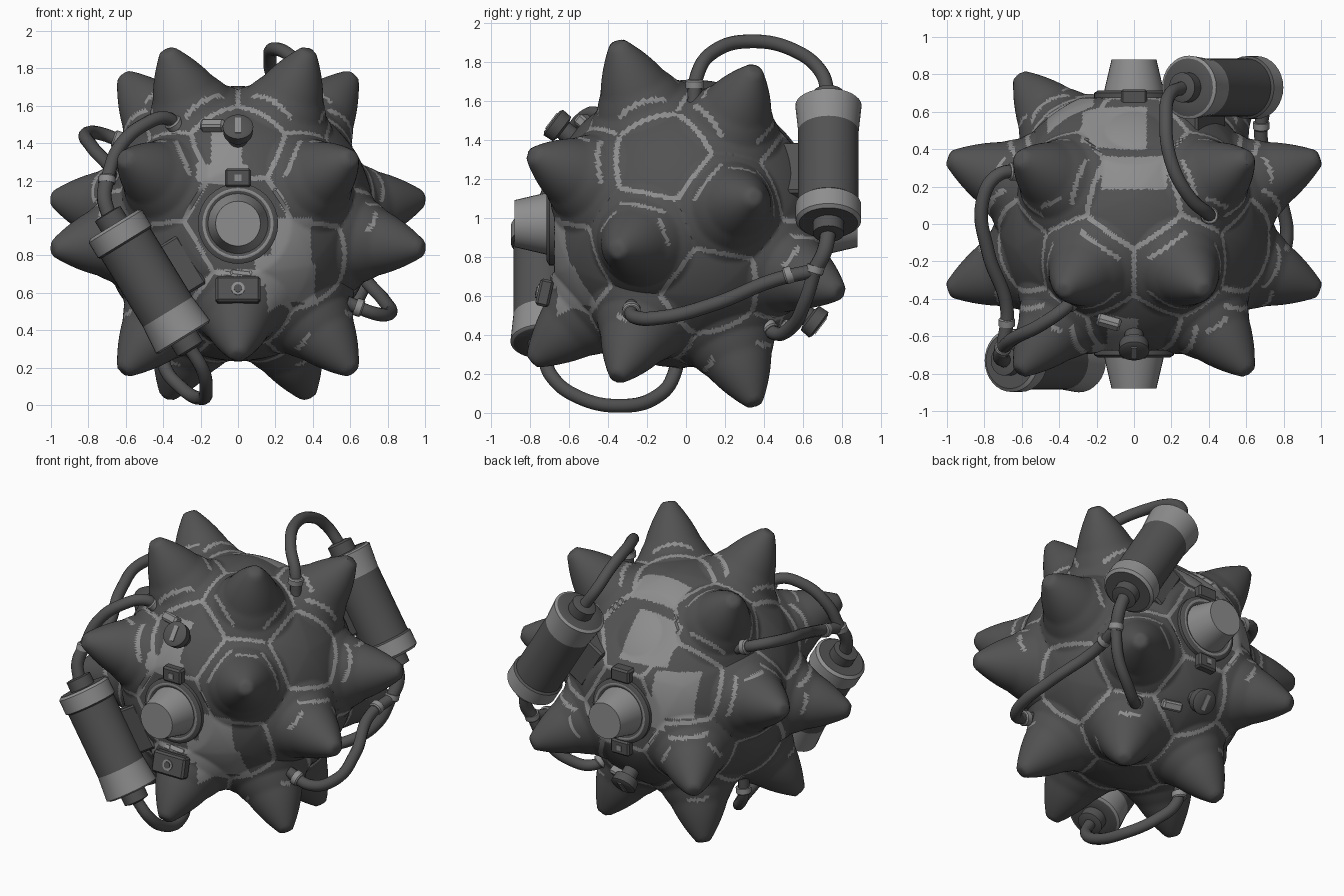
import bpy, bmesh, math
from mathutils import Vector, Matrix

if "Cube" in bpy.data.objects:
    bpy.data.objects.remove(bpy.data.objects["Cube"])

CENTRE = Vector((0, 0, 0.97))


def material(name, v):
    m = bpy.data.materials.new(name)
    m.use_nodes = True
    m.diffuse_color = (v, v, v, 1)
    m.node_tree.nodes["Principled BSDF"].inputs["Base Color"].default_value = (v, v, v, 1)
    return m


MATS = [material("dark grey", 0.085), material("light grey", 0.27)]
DARK, LIGHT = 0, 1
paired = []


def finish(bm, name, pair=True):
    bmesh.ops.recalc_face_normals(bm, faces=bm.faces)
    me = bpy.data.meshes.new(name)
    bm.to_mesh(me)
    bm.free()
    for m in MATS:
        me.materials.append(m)
    ob = bpy.data.objects.new(name, me)
    ob.location = CENTRE
    bpy.context.collection.objects.link(ob)
    if pair:
        paired.append(ob)


def frame(loc, axis):
    return Matrix.Translation(loc) @ Vector(axis).to_track_quat("Z", "Y").to_matrix().to_4x4()


def lathe(name, profile, loc, axis, sides=32, pair=True):
    """Spin (radius, height, colour) rows; colour belongs to the band above the row."""
    bm = bmesh.new()
    rings = []
    for r, h, c in profile:
        rings.append([bm.verts.new((r * math.cos(a), r * math.sin(a), h))
                      for a in (math.tau * i / sides for i in range(sides))])
    for k in range(len(rings) - 1):
        for i in range(sides):
            j = (i + 1) % sides
            f = bm.faces.new((rings[k][i], rings[k][j], rings[k + 1][j], rings[k + 1][i]))
            f.material_index = profile[k][2]
    bm.faces.new(rings[0][::-1]).material_index = profile[0][2]
    bm.faces.new(rings[-1]).material_index = profile[-1][2]
    bm.transform(frame(loc, axis))
    finish(bm, name, pair)


def box(name, size, loc, axis, colour=DARK, bevel=0.012, pair=True):
    bm = bmesh.new()
    bmesh.ops.create_cube(bm, size=1)
    bmesh.ops.scale(bm, vec=size, verts=bm.verts)
    if bevel:
        bmesh.ops.bevel(bm, geom=bm.edges[:], offset=bevel, segments=1, affect="EDGES")
    for f in bm.faces:
        f.material_index = colour
    bm.transform(frame(loc, axis))
    finish(bm, name, pair)


def tube(name, points, radius=0.036):
    """Smooth hose, plus its twin through the centre."""
    for sign, side in ((1, "front"), (-1, "back")):
        cu = bpy.data.curves.new(f"{side}_{name}", "CURVE")
        cu.dimensions = "3D"
        cu.bevel_depth, cu.bevel_resolution, cu.resolution_u = radius, 4, 10
        cu.use_fill_caps = True
        sp = cu.splines.new("BEZIER")
        sp.bezier_points.add(len(points) - 1)
        for bp, p in zip(sp.bezier_points, points):
            bp.co = Vector(p) * sign
            bp.handle_left_type = bp.handle_right_type = "AUTO"
        cu.materials.append(MATS[DARK])
        ob = bpy.data.objects.new(cu.name, cu)
        ob.location = CENTRE
        bpy.context.collection.objects.link(ob)


# Spike and panel directions: dodecahedron and icosahedron turned so a corner faces front
PHI = (1 + 5 ** 0.5) / 2
turn = Matrix.Rotation(math.atan(1 / PHI ** 2), 3, "X")
signs = [(a, b) for a in (-1, 1) for b in (-1, 1)]
hexes = [Vector((a, b, c)) for a, b in signs for c in (-1, 1)]
pents = []
for a, b in signs:
    hexes += [Vector((a * PHI, b / PHI, 0)), Vector((b / PHI, 0, a * PHI)), Vector((0, a * PHI, b / PHI))]
    pents += [Vector((a * PHI, 0, b)), Vector((b, a * PHI, 0)), Vector((0, b, a * PHI))]
hexes = [(turn @ v).normalized() for v in hexes]
pents = [(turn @ v).normalized() for v in pents]
# No spike under the two nozzles or on the upper back
bare = [Vector((0, -1, 0)), Vector((0, 1, 0)), Vector((0, 0.745, 0.667))]
spikes = [h for h in hexes if all(h.dot(b) < 0.98 for b in bare)]

BODY = 0.742
SPIKE = [(0, 1.064), (0.04, 1.06), (0.21, 0.838), (0.3, 0.765), (0.4, 0.732), (0.65, BODY)]
FLAT = [(0, 0.69), (0.22, 0.69), (0.4, 0.732), (0.65, BODY)]


def sample(profile, t):
    for (t0, r0), (t1, r1) in zip(profile, profile[1:]):
        if t < t1:
            return r0 + (r1 - r0) * (t - t0) / (t1 - t0)
    return BODY


# Worn pale patches: centre and half sizes
PATCHES = [((0.28, -0.62, -0.1), (0.1, 0.2, 0.13)), ((0.27, -0.6, -0.31), (0.13, 0.2, 0.1)),
           ((-0.06, -0.6, 0.38), (0.08, 0.2, 0.14)), ((0.14, -0.68, -0.24), (0.05, 0.1, 0.07)),
           ((0, 0.27, 0.66), (0.17, 0.09, 0.1)), ((-0.1, 0.54, 0.48), (0.17, 0.13, 0.16)),
           ((-0.33, 0.6, 0.16), (0.12, 0.2, 0.14)), ((-0.2, 0.66, 0.04), (0.1, 0.2, 0.1)),
           ((-0.08, -0.66, 0.26), (0.13, 0.2, 0.05))]


def panel_colour(d):
    # Seams lie where the two nearest panel centres are equally close
    near = sorted([(math.acos(min(1, d.dot(h))), 0, i) for i, h in enumerate(hexes) if d.dot(h) > 0.6]
                  + [(math.acos(min(1, d.dot(p))) + 0.035, 1, i) for i, p in enumerate(pents) if d.dot(p) > 0.6])
    (t0, kind, i), (t1, k1, j) = near[0], near[1]
    if t1 - t0 < 0.032:
        # Seams between two spikes are worn away at the sides
        return DARK if kind == k1 and abs(d.x) > 0.62 else LIGHT
    p = d * 0.715
    for c, s in PATCHES:
        if all(abs(p[k] - c[k]) < s[k] for k in range(3)):
            return LIGHT
    # Broken inner hexagon on each spike
    if kind == 0 and hexes[i] in spikes:
        if k1 == 1:
            if 0.17 < t1 - t0 < 0.215 and pents[j].z + 0.3 * pents[j].x > 0.1:
                return LIGHT
        elif 0.27 < t1 - t0 < 0.31 and hexes[j].z > hexes[i].z:
            return LIGHT
    return DARK


# Spiked body
bm = bmesh.new()
bmesh.ops.create_icosphere(bm, subdivisions=7, radius=1)
for f in bm.faces:
    f.material_index = panel_colour(f.calc_center_median().normalized())
for v in bm.verts:
    d = v.co.normalized()
    t_spike = math.acos(min(1, max(d.dot(s) for s in spikes)))
    t_flat = math.acos(min(1, max(d.dot(b) for b in bare)))
    v.co = d * (sample(SPIKE, t_spike) if t_spike < t_flat else sample(FLAT, t_flat))
finish(bm, "spiked_body", pair=False)

# Nozzle with its base rings, tabs and the front lower plate
OUT = (0, -1, 0)
lathe("nozzle_base", [(0.215, -0.1, DARK), (0.215, 0.015, DARK), (0.19, 0.03, LIGHT), (0.175, 0.03, DARK),
                      (0.16, 0.02, DARK)], (0, -0.685, 0), OUT)
lathe("nozzle", [(0.165, 0, LIGHT), (0.16, 0.03, LIGHT), (0.12, 0.2, LIGHT)], (0, -0.68, 0), OUT)
box("nozzle_tab", (0.14, 0.1, 0.1), (0, -0.67, 0.245), OUT)
box("tab_mark", (0.035, 0.035, 0.008), (0, -0.722, 0.245), OUT, LIGHT, 0)
box("back_upper_tab", (0.14, 0.09, 0.1), (0, 0.67, 0.245), (0, 1, 0), pair=False)
PLATE, SLOPE = Vector((0, -0.725, -0.355)), Vector((0, -0.97, 0.22))
box("front_lower_plate", (0.24, 0.14, 0.07), PLATE, SLOPE, pair=False)
lathe("front_plate_ring", [(0.036, 0, LIGHT), (0.036, 0.008, LIGHT)], PLATE + SLOPE * 0.034, SLOPE, 16, False)
lathe("front_plate_hole", [(0.022, 0, DARK), (0.022, 0.008, DARK)], PLATE + SLOPE * 0.038, SLOPE, 16, False)

# Small ringed port
PORT = Vector((0.32, -0.38, -0.55)).normalized()
lathe("port_ring", [(0.036, -0.05, LIGHT), (0.036, 0.02, LIGHT)], PORT * 0.745, PORT, 16)
lathe("port_hole", [(0.02, 0, DARK), (0.02, 0.026, DARK)], PORT * 0.745, PORT, 16)

# Knob on a stem, with a pale slot and small lug
KNOB = Vector((0, -0.795, 0.606))
lathe("knob", [(0.085, -0.06, DARK), (0.085, 0.01, DARK), (0.05, 0.02, DARK), (0.05, 0.075, DARK),
               (0.078, 0.085, DARK), (0.082, 0.14, DARK), (0.065, 0.15, DARK)], KNOB * 0.715, KNOB, 24)
box("knob_slot", (0.03, 0.1, 0.008), KNOB * 0.867, KNOB, LIGHT, 0)
box("knob_lug", (0.13, 0.06, 0.06), (-0.135, -0.525, 0.525), (-0.2, -0.7, 0.6), LIGHT)

# Canister with flared pale ends, necks and bracket
MID = Vector((-0.475, -0.73, -0.31))
AXIS = Vector((0.52, 0, -0.85)).normalized()
lathe("canister", [(0.05, -0.43, DARK), (0.08, -0.425, DARK), (0.08, -0.36, DARK), (0.15, -0.36, LIGHT),
                   (0.168, -0.345, LIGHT), (0.168, -0.25, DARK), (0.155, -0.24, DARK), (0.155, 0.19, LIGHT),
                   (0.17, 0.345, LIGHT), (0.155, 0.355, DARK), (0.08, 0.355, DARK), (0.08, 0.42, DARK),
                   (0.05, 0.43, DARK)], MID, AXIS)
box("canister_bracket", (0.2, 0.2, 0.3), (-0.33, -0.56, -0.24), AXIS)

# Hoses and pale collars
top, bottom = MID - AXIS * 0.41, MID + AXIS * 0.41
fork = Vector((-0.7, -0.66, 0.24))
tube("neck_hose", [top, (-0.715, -0.71, 0.14), fork], 0.04)
tube("short_hose", [fork, (-0.64, -0.61, 0.4), (-0.5, -0.54, 0.53), (-0.37, -0.45, 0.56), (-0.32, -0.4, 0.5)])
tube("long_hose", [fork, (-0.68, -0.45, 0.29), (-0.78, -0.15, 0.41), (-0.81, 0.12, 0.48),
                   (-0.73, 0.26, 0.48), (-0.58, 0.28, 0.42)])
tube("loop_hose", [bottom, (-0.19, -0.69, -0.78), (-0.17, -0.57, -0.88), (-0.2, -0.33, -0.934),
                   (-0.3, -0.14, -0.88), (-0.39, -0.06, -0.77), (-0.41, -0.04, -0.6)])


def collar(name, loc, axis, r=0.048):
    lathe(name, [(r, -0.025, LIGHT), (r, 0.01, LIGHT), (r * 0.85, 0.018, LIGHT)], loc, axis, 20)


collar("fork_collar", fork, (0.1, 0.3, 1), 0.046)
collar("fork_long_collar", (-0.68, -0.52, 0.265), (0, 1, 0.3), 0.044)
collar("short_hose_collar", (-0.345, -0.425, 0.54), (-0.5, -0.5, 0.6))
collar("long_hose_collar", (-0.65, 0.28, 0.45), (-0.85, 0, 0.3))
collar("loop_hose_collar", (-0.405, -0.045, -0.72), (-0.1, 0, -1))

# Keep hard edges crisp
bpy.ops.object.select_all(action="DESELECT")
for ob in bpy.context.collection.objects:
    if ob.type == "MESH":
        ob.select_set(True)
        bpy.context.view_layer.objects.active = ob
bpy.ops.object.shade_smooth_by_angle(angle=math.radians(35))

# Twin of every paired fitting, reflected through the centre
for ob in paired:
    twin = ob.copy()
    twin.data = ob.data.copy()
    twin.data.transform(Matrix.Scale(-1, 4))
    twin.data.flip_normals()
    twin.name = "back_" + ob.name
    ob.name = "front_" + ob.name
    bpy.context.collection.objects.link(twin)
